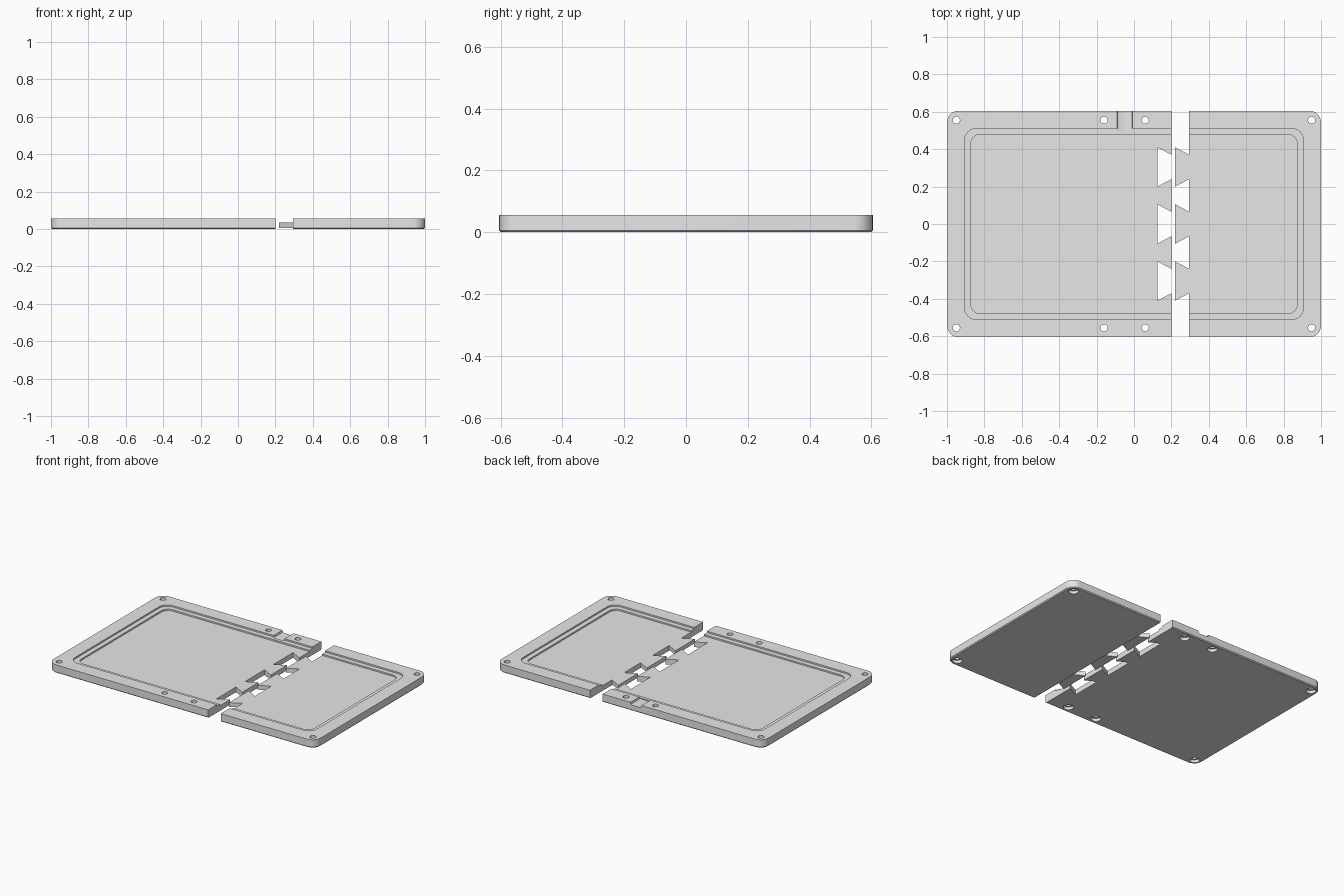
import bpy, bmesh, math
from mathutils import Vector

if "Cube" in bpy.data.objects:
    bpy.data.objects.remove(bpy.data.objects["Cube"], do_unlink=True)

grey = bpy.data.materials.new("light_grey_plastic")
grey.use_nodes = True
COLOUR = (0.8, 0.8, 0.8, 1)
grey.diffuse_color = COLOUR
grey.node_tree.nodes["Principled BSDF"].inputs["Base Color"].default_value = COLOUR

HX, HY, TOP = 1.0, 0.605, 0.055
FLOOR, LEDGE = 0.035, 0.045
LEFT_CUT, RIGHT_CUT = 0.2, 0.295
TEETH = (-0.305, 0, 0.305)


def loft(name, rings):
    """Closed solid through a stack of matching point rings."""
    bm = bmesh.new()
    loops = [[bm.verts.new(p) for p in ring] for ring in rings]
    n = len(loops[0])
    for a, b in zip(loops, loops[1:]):
        for i in range(n):
            j = (i + 1) % n
            bm.faces.new((a[i], a[j], b[j], b[i]))
    bm.faces.new(loops[0][::-1])
    bm.faces.new(loops[-1])
    bmesh.ops.recalc_face_normals(bm, faces=bm.faces)
    mesh = bpy.data.meshes.new(name)
    bm.to_mesh(mesh)
    bm.free()
    mesh.materials.append(grey)
    obj = bpy.data.objects.new(name, mesh)
    bpy.context.collection.objects.link(obj)
    return obj


def rounded(inset, radius, z, steps=8):
    pts = []
    for k, (sx, sy) in enumerate(((1, 1), (-1, 1), (-1, -1), (1, -1))):
        cx, cy = sx * (HX - inset - radius), sy * (HY - inset - radius)
        for i in range(steps + 1):
            a = (k + i / steps) * math.pi / 2
            pts.append((cx + radius * math.cos(a), cy + radius * math.sin(a), z))
    return pts


def prism(name, outline, z0, z1):
    return loft(name, [[(x, y, z) for x, y in outline] for z in (z0, z1)])


def box(name, x0, x1, y0, y1, z0, z1):
    return prism(name, ((x0, y0), (x1, y0), (x1, y1), (x0, y1)), z0, z1)


def circle(x, y, r, n=24):
    return [(x + r * math.cos(i * math.tau / n), y + r * math.sin(i * math.tau / n))
            for i in range(n)]


def dovetail(x_wide, x_narrow, y):
    return ((x_wide, y - 0.105), (x_narrow, y - 0.065),
            (x_narrow, y + 0.065), (x_wide, y + 0.105))


def cut(obj, cutters):
    for c in cutters:
        mod = obj.modifiers.new("cut", 'BOOLEAN')
        mod.operation, mod.solver, mod.object = 'DIFFERENCE', 'EXACT', c
    bpy.context.view_layer.update()
    deps = bpy.context.evaluated_depsgraph_get()
    mesh = bpy.data.meshes.new_from_object(obj.evaluated_get(deps))
    obj.modifiers.clear()
    obj.data = mesh
    for c in cutters:
        bpy.data.objects.remove(c, do_unlink=True)


def tray(name):
    # chamfered base, outer wall, rim, ledge and sunken floor
    return loft(name, [rounded(*r) for r in (
        (0.006, 0.056, 0), (0, 0.062, 0.006), (0, 0.062, TOP),
        (0.095, 0.06, TOP), (0.095, 0.06, LEDGE),
        (0.127, 0.05, LEDGE), (0.127, 0.05, FLOOR))])


def screw_holes(xs):
    # through holes with a counterbore underneath
    out = []
    for x in xs:
        for y in (-0.555, 0.555):
            out.append(prism("hole_cutter", circle(x, y, 0.019), -0.1, 0.1))
            out.append(prism("bore_cutter", circle(x, y, 0.031), -0.1, 0.02))
    return out


# Large half with screw holes, dovetail sockets and a cable notch
large = tray("large_tray_half")
cutters = [box("side_cutter", LEFT_CUT, 2, -1, 1, -1, 1)]
cutters += screw_holes((-0.95, -0.16, 0.06))
cutters += [prism("socket_cutter", dovetail(0.125, LEFT_CUT, y), -0.1, 0.1) for y in TEETH]
profile = [(-0.09, 0.1), (-0.09, 0.048), (-0.087, 0.042), (-0.08, 0.038),
           (-0.018, 0.038), (-0.011, 0.042), (-0.008, 0.048), (-0.008, 0.1)]
cutters.append(loft("notch_cutter", [[(x, y, z) for x, z in profile] for y in (0.5, 0.7)]))
cut(large, cutters)

# Small half
small = tray("small_tray_half")
cut(small, [box("side_cutter", -2, RIGHT_CUT, -1, 1, -1, 1)] + screw_holes((0.95,)))

# Dovetail tabs on the small half
tabs = [prism("dovetail_tab_%d" % (i + 1), dovetail(0.22, RIGHT_CUT, y), 0.006, FLOOR)
        for i, y in enumerate(TEETH)]

bpy.ops.object.select_all(action='DESELECT')
for obj in (large, small):
    obj.select_set(True)
bpy.context.view_layer.objects.active = large
bpy.ops.object.shade_smooth_by_angle(angle=math.radians(30))
